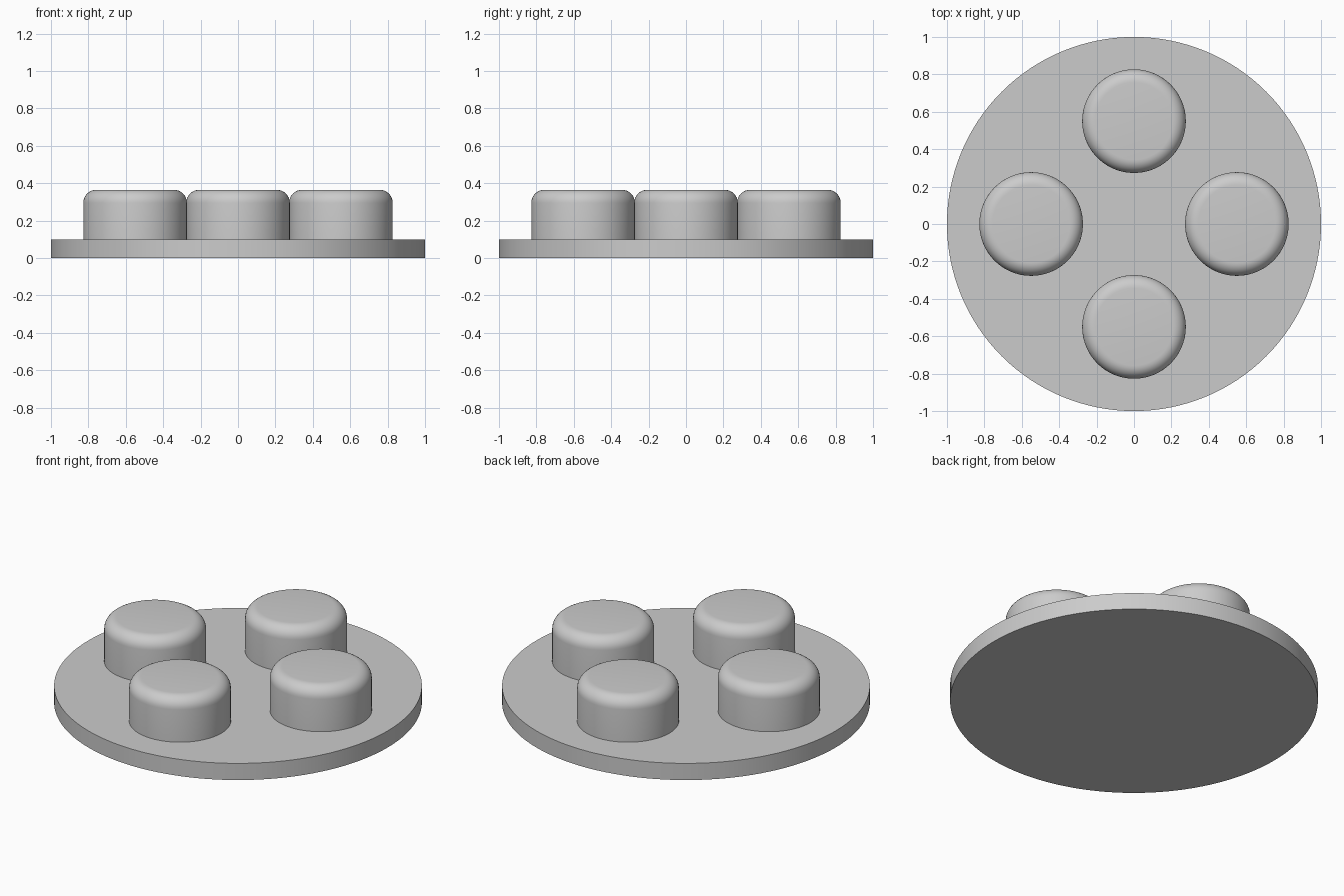
import bpy
import math

cube = bpy.data.objects.get("Cube")
if cube:
    bpy.data.objects.remove(cube, do_unlink=True)

# One plain grey for everything
GREY = (0.6, 0.6, 0.6, 1.0)
grey = bpy.data.materials.new("plain_grey")
grey.use_nodes = True
grey.diffuse_color = GREY
grey.node_tree.nodes["Principled BSDF"].inputs["Base Color"].default_value = GREY


def disc(name, radius, bottom, top, x=0, y=0, sides=96, rounding=0):
    """Upright cylinder with an optional rounded top rim."""
    bpy.ops.mesh.primitive_cylinder_add(
        vertices=sides, radius=radius, depth=top - bottom,
        location=(x, y, (bottom + top) / 2))
    obj = bpy.context.object
    obj.name = name
    obj.data.materials.append(grey)
    if rounding:
        # Weight only the top rim edges so the foot stays sharp
        mesh = obj.data
        weights = mesh.attributes.new("bevel_weight_edge", "FLOAT", "EDGE")
        for edge in mesh.edges:
            if all(mesh.vertices[v].co.z > 0 for v in edge.vertices):
                weights.data[edge.index].value = 1.0
        bevel = obj.modifiers.new("rounded_rim", "BEVEL")
        bevel.limit_method = "WEIGHT"
        bevel.width = rounding
        bevel.segments = 8
        bpy.ops.object.modifier_apply(modifier=bevel.name)
    bpy.ops.object.shade_smooth_by_angle(angle=math.radians(30))
    return obj


# Round base plate
disc("base_plate", 1.0, 0.0, 0.1, sides=128)

# Four rounded studs in a ring
for i, side in enumerate(("left", "back", "right", "front")):
    angle = i * math.pi / 2
    disc(side + "_stud", 0.277, 0.1, 0.365,
         0.55 * math.cos(angle), 0.55 * math.sin(angle), rounding=0.07)
